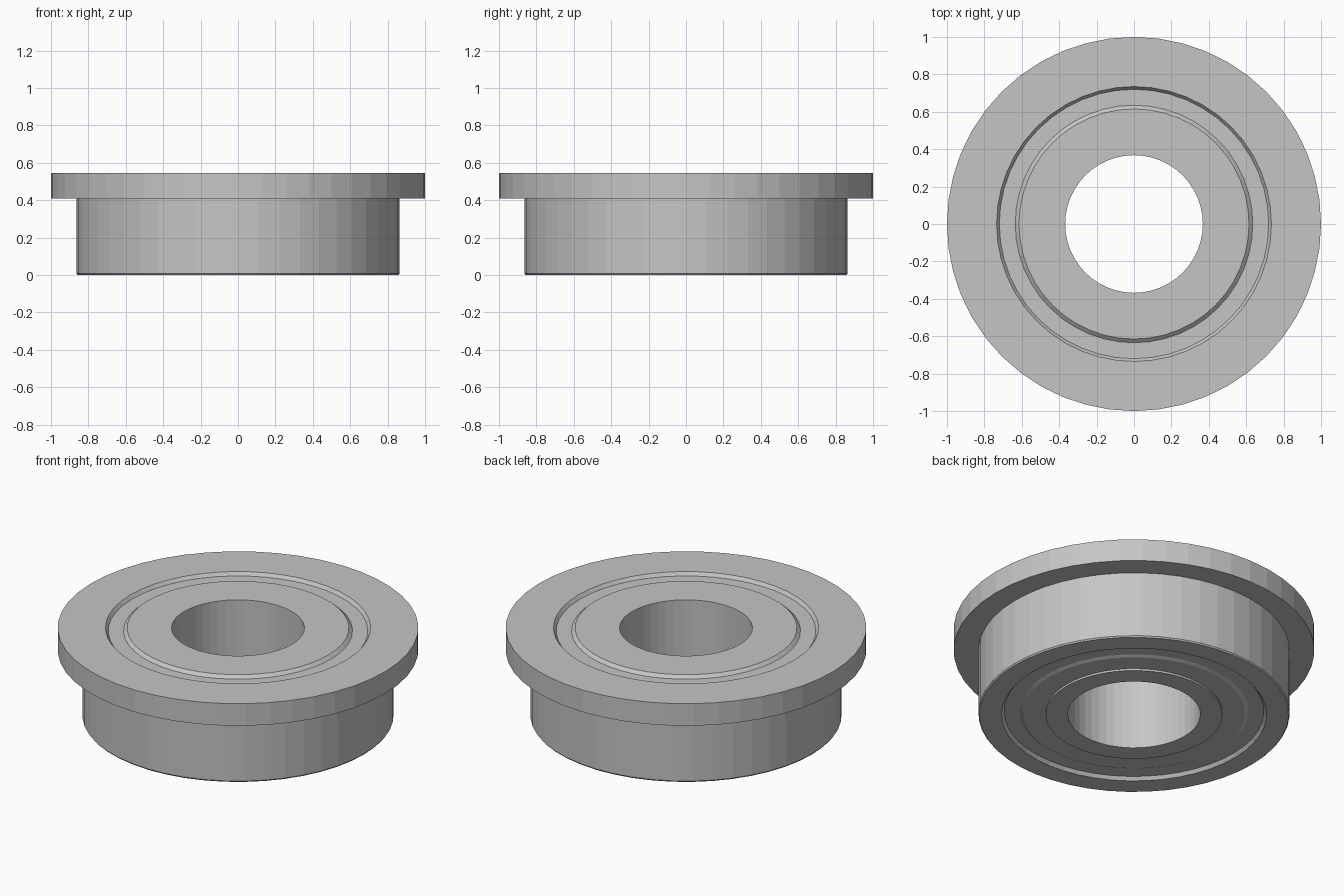
import bpy
import bmesh
import math

cube = bpy.data.objects.get("Cube")
if cube:
    bpy.data.objects.remove(cube, do_unlink=True)

HEIGHT = 0.545
SEGMENTS = 48

steel = bpy.data.materials.new("light grey steel")
steel.use_nodes = True
colour = (0.56, 0.56, 0.56, 1)
steel.diffuse_color = colour
steel.node_tree.nodes["Principled BSDF"].inputs["Base Color"].default_value = colour


def lathe(name, profile):
    """Spin a radius/height profile around the z axis."""
    mesh = bpy.data.meshes.new(name)
    bm = bmesh.new()
    rings = []
    for r, z in profile:
        angles = [2 * math.pi * i / SEGMENTS for i in range(SEGMENTS)]
        rings.append([bm.verts.new((r * math.cos(a), r * math.sin(a), z)) for a in angles])
    for low, high in zip(rings, rings[1:]):
        for i in range(SEGMENTS):
            j = (i + 1) % SEGMENTS
            bm.faces.new((low[i], low[j], high[j], high[i]))
    bm.to_mesh(mesh)
    bm.free()
    mesh.materials.append(steel)
    obj = bpy.data.objects.new(name, mesh)
    bpy.context.collection.objects.link(obj)
    return obj


# Flanged outer ring, with the recess lips at both ends
lathe("flanged_outer_ring", [
    (0.72, 0.02), (0.735, 0), (0.857, 0), (0.863, 0.008),
    (0.863, 0.41), (1, 0.41), (1, HEIGHT), (0.735, HEIGHT), (0.72, HEIGHT - 0.02),
])

# Sunken shields between the rings
lathe("top_shield", [(0.72, HEIGHT - 0.02), (0.635, HEIGHT - 0.02)])
lathe("bottom_shield", [
    (0.49, 0), (0.49, 0.012), (0.615, 0.012), (0.635, 0.02), (0.72, 0.02),
])

# Inner ring with the shaft bore
lathe("inner_ring", [
    (0.635, HEIGHT - 0.02), (0.615, HEIGHT - 0.002),
    (0.368, HEIGHT - 0.002), (0.368, 0), (0.49, 0),
])
